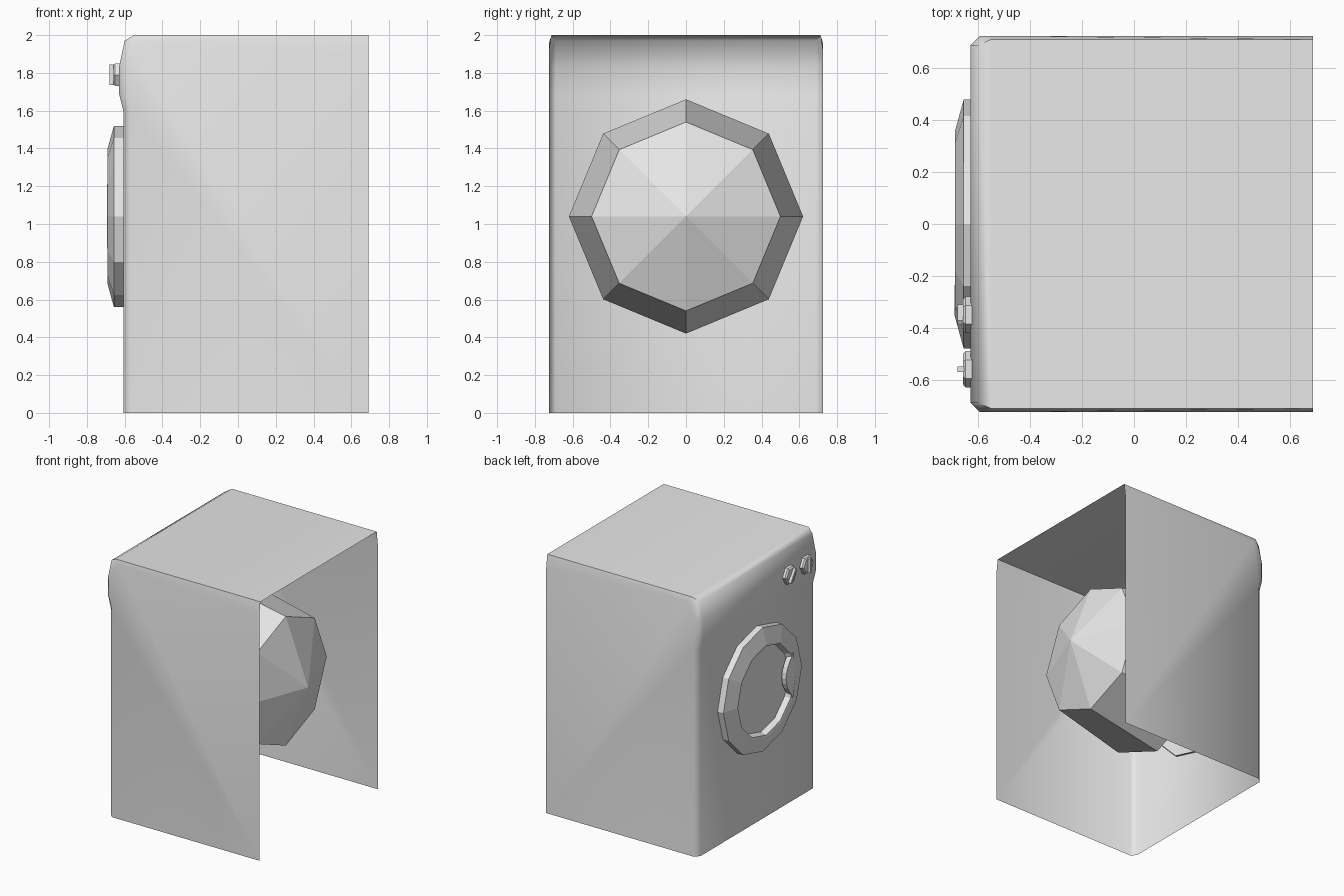
import bpy, bmesh, math

cube = bpy.data.objects.get("Cube")
if cube:
    bpy.data.objects.remove(cube, do_unlink=True)

# One grey paint for the whole machine
grey = bpy.data.materials.new("light_grey")
grey.use_nodes = True
colour = (0.8, 0.8, 0.8, 1)
grey.diffuse_color = colour
grey.node_tree.nodes["Principled BSDF"].inputs["Base Color"].default_value = colour


def finish(name, bm):
    bmesh.ops.recalc_face_normals(bm, faces=bm.faces)
    mesh = bpy.data.meshes.new(name)
    bm.to_mesh(mesh)
    bm.free()
    mesh.materials.append(grey)
    obj = bpy.data.objects.new(name, mesh)
    bpy.context.collection.objects.link(obj)
    return obj


def bridge(bm, a, b, closed=True):
    for i in range(len(a) if closed else len(a) - 1):
        j = (i + 1) % len(a)
        bm.faces.new((a[i], a[j], b[j], b[i]))


def turned(name, rings, sides, y, z, cap_first=False):
    """Turned part along x from (x, radius) rings; the last ring is capped."""
    bm = bmesh.new()
    loops = []
    for x, r in rings:
        loops.append([bm.verts.new((x, y + r * math.cos(k * math.tau / sides),
                                    z + r * math.sin(k * math.tau / sides)))
                      for k in range(sides)])
    for a, b in zip(loops, loops[1:]):
        bridge(bm, a, b)
    if cap_first:
        bm.faces.new(loops[0])
    bm.faces.new(loops[-1])
    return finish(name, bm)


def prism(name, outline, x0, x1):
    """Plate from a (y, z) outline, thick along x."""
    bm = bmesh.new()
    a, b = [[bm.verts.new((x, y, z)) for y, z in outline] for x in (x0, x1)]
    bridge(bm, a, b)
    bm.faces.new(a)
    bm.faces.new(b)
    return finish(name, bm)


# Cabinet shell, open at the back and underneath, with chamfered side edges
outer = [(0.69, 2), (-0.55, 2), (-0.6, 1.97), (-0.63, 1.83),
         (-0.63, 1.69), (-0.607, 1.6), (-0.607, 0)]
inner = [(0.69, 1.9), (-0.52, 1.96), (-0.565, 1.94), (-0.595, 1.83),
         (-0.595, 1.69), (-0.572, 1.6), (-0.572, 0)]
bm = bmesh.new()
edges = []
for side in (-1, 1):
    rim = [bm.verts.new((x, side * (0.712 if i < 2 else 0.69), z))
           for i, (x, z) in enumerate(outer)]
    wall = [bm.verts.new((x, side * 0.725, z)) for x, z in inner]
    bridge(bm, rim, wall, closed=False)
    bm.faces.new(wall + [bm.verts.new((0.69, side * 0.725, 0))])
    edges.append(rim)
bridge(bm, edges[0], edges[1], closed=False)
cabinet = finish("cabinet", bm)
bpy.ops.object.select_all(action="DESELECT")
cabinet.select_set(True)
bpy.context.view_layer.objects.active = cabinet
bpy.ops.object.shade_smooth_by_angle(angle=math.radians(50))

# Drum with a pointed back
CENTRE = 1.04
drum = turned("drum", [(-0.22, 0.62), (0.41, 0.5), (0.6, 0.001)], 8, 0, CENTRE,
              cap_first=True)

# Door ring with a recessed window
turned("door", [(-0.59, 0.48), (-0.657, 0.48), (-0.69, 0.36),
                (-0.687, 0.345), (-0.645, 0.33)], 12, 0, CENTRE)

# Crescent door handle: a curved grip edge closed by the window rim
grip = []
for k in range(9):
    t = k / 4 - 1
    grip.append((-0.235 - 0.09 * t * t, CENTRE + 0.17 * t))
rim = [(-0.355 * math.cos(a), CENTRE + 0.355 * math.sin(a)) for a in (0.5, 0, -0.5)]
prism("door_handle", grip + rim, -0.655, -0.693)

# Two control knobs, each with a finger bar
for name, y, turn in (("left_knob", -0.35, 0.6), ("right_knob", -0.56, 0)):
    z = 1.79
    turned(name, [(-0.62, 0.07), (-0.65, 0.07), (-0.66, 0.058)], 6, y, z)
    corners = [(-0.01, -0.055), (0.01, -0.055), (0.01, 0.055), (-0.01, 0.055)]
    c, s = math.cos(turn), math.sin(turn)
    bar = [(y + u * c - v * s, z + u * s + v * c) for u, v in corners]
    prism(name + "_bar", bar, -0.655, -0.68)
